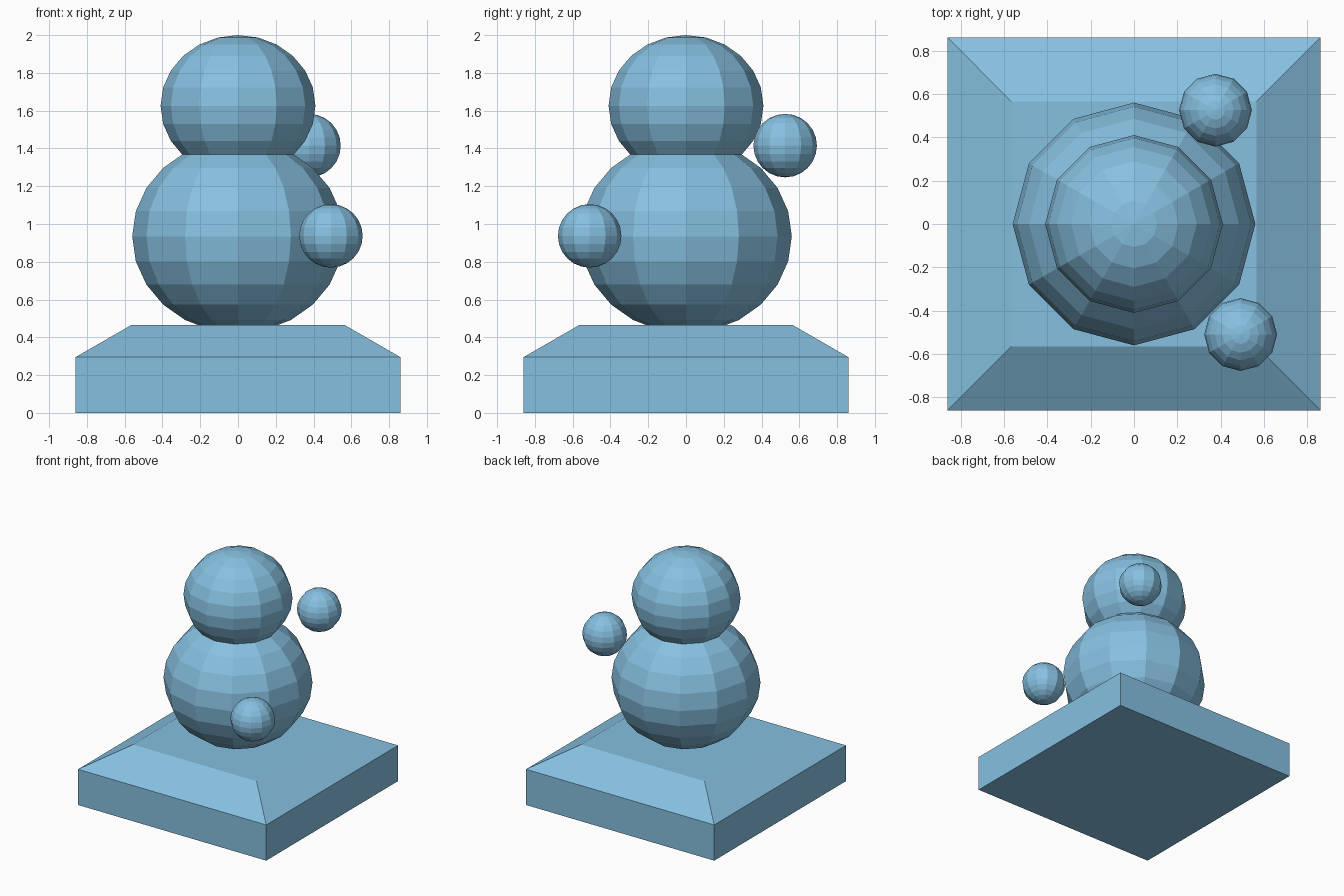
import bpy
import bmesh
from mathutils import Matrix

if "Cube" in bpy.data.objects:
    bpy.data.objects.remove(bpy.data.objects["Cube"], do_unlink=True)

# Single flat colour
blue = bpy.data.materials.new("light blue")
blue.use_nodes = True
colour = (0.24, 0.53, 0.75, 1)
blue.diffuse_color = colour
blue.node_tree.nodes["Principled BSDF"].inputs["Base Color"].default_value = colour


def finish(name, bm, location):
    mesh = bpy.data.meshes.new(name)
    bmesh.ops.recalc_face_normals(bm, faces=bm.faces)
    bm.to_mesh(mesh)
    bm.free()
    mesh.materials.append(blue)
    obj = bpy.data.objects.new(name, mesh)
    obj.location = location
    bpy.context.collection.objects.link(obj)
    return obj


def ball(name, location, radius, half_height):
    bm = bmesh.new()
    bmesh.ops.create_uvsphere(
        bm, u_segments=12, v_segments=12, radius=1,
        matrix=Matrix.Diagonal((radius, radius, half_height, 1)))
    return finish(name, bm, location)


def plinth(name, half_width, side_height, top_half_width, top_height):
    bm = bmesh.new()
    corners = [(-1, -1), (1, -1), (1, 1), (-1, 1)]
    levels = [(half_width, 0), (half_width, side_height), (top_half_width, top_height)]
    rings = [[bm.verts.new((x * w, y * w, z)) for x, y in corners] for w, z in levels]
    for low, high in zip(rings, rings[1:]):
        for i in range(4):
            j = (i + 1) % 4
            bm.faces.new((low[i], low[j], high[j], high[i]))
    bm.faces.new(rings[0][::-1])
    bm.faces.new(rings[-1])
    return finish(name, bm, (0, 0, 0))


# Square base with sloped shoulders
plinth("base", 0.86, 0.295, 0.565, 0.465)

# Slightly flattened body and head
ball("body", (0, 0, 0.935), 0.56, 0.512)
ball("head", (0, 0, 1.626), 0.41, 0.374)

# Two loose balls beside the body
ball("front_ball", (0.492, -0.51, 0.937), 0.168, 0.168)
ball("back_ball", (0.376, 0.525, 1.415), 0.168, 0.168)
